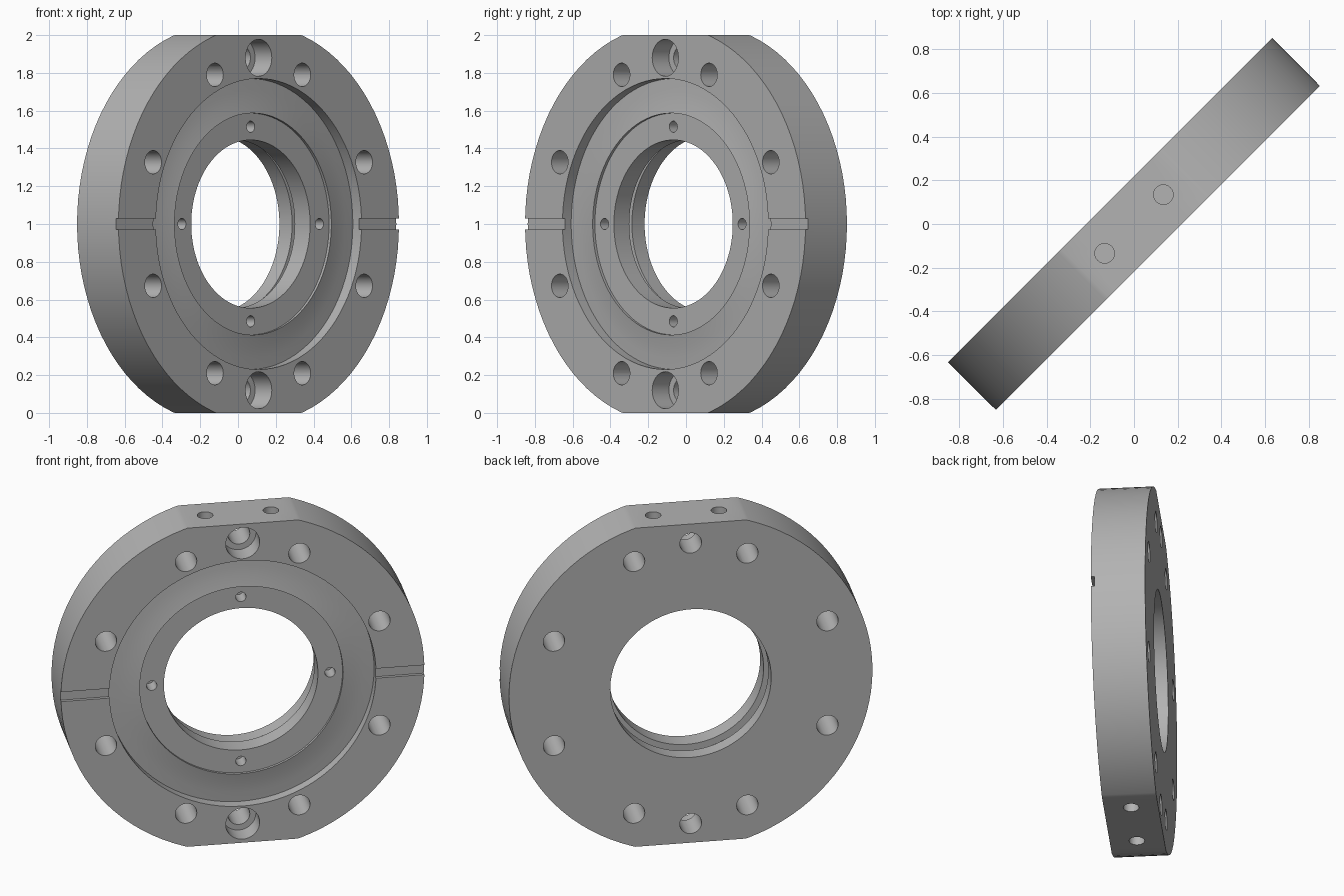
import bpy, bmesh, math
from mathutils import Matrix, Vector

if "Cube" in bpy.data.objects:
    bpy.data.objects.remove(bpy.data.objects["Cube"])

SEG = 96
H = 0.155  # half thickness; front face looks along local -y

steel = bpy.data.materials.new("steel grey")
steel.diffuse_color = (0.45, 0.45, 0.45, 1)
steel.use_nodes = True
steel.node_tree.nodes["Principled BSDF"].inputs["Base Color"].default_value = steel.diffuse_color


def finish(name, bm):
    bmesh.ops.recalc_face_normals(bm, faces=bm.faces)
    mesh = bpy.data.meshes.new(name)
    bm.to_mesh(mesh)
    bm.free()
    mesh.materials.append(steel)
    ob = bpy.data.objects.new(name, mesh)
    bpy.context.collection.objects.link(ob)
    return ob


def lathe(name, profile):
    """Closed profile of (radius, height to the front) turned about the y axis."""
    bm = bmesh.new()
    rings = []
    for i in range(SEG):
        a = 2 * math.pi * i / SEG
        rings.append([bm.verts.new((r * math.cos(a), -w, r * math.sin(a))) for r, w in profile])
    n = len(profile)
    for i in range(SEG):
        p, q = rings[i], rings[(i + 1) % SEG]
        for j in range(n):
            k = (j + 1) % n
            bm.faces.new((p[j], p[k], q[k], q[j]))
    return finish(name, bm)


def add_cyl(bm, start, end, radius, seg=32):
    start, end = Vector(start), Vector(end)
    d = end - start
    m = Matrix.Translation((start + end) / 2) @ d.to_track_quat('Z', 'Y').to_matrix().to_4x4()
    bmesh.ops.create_cone(bm, cap_ends=True, segments=seg, radius1=radius, radius2=radius,
                          depth=d.length, matrix=m)


def add_box(bm, centre, size):
    m = Matrix.Translation(centre) @ Matrix.Diagonal((*size, 1))
    bmesh.ops.create_cube(bm, size=1, matrix=m)


def cut(body, bm):
    cutter = finish("cutter", bm)
    cutter.hide_render = True
    mod = body.modifiers.new("cut", 'BOOLEAN')
    mod.operation, mod.solver, mod.object = 'DIFFERENCE', 'EXACT', cutter
    bpy.context.view_layer.objects.active = body
    bpy.ops.object.modifier_apply(modifier=mod.name)
    bpy.data.objects.remove(cutter)


# Turned flange: dished front recess, inner seat and stepped bore
flange = lathe("flange_ring", [
    (1.05, -H), (1.05, H), (0.77, H), (0.77, 0.09),
    (0.71, 0.094), (0.65, 0.10), (0.587, 0.112), (0.587, 0.095),
    (0.445, 0.095), (0.445, -0.02), (0.485, -0.02), (0.485, -0.06),
    (0.465, -0.06), (0.465, -H)])

# Flats at top and bottom, and the two radial face slots
bm = bmesh.new()
for s in (-1, 1):
    add_box(bm, (0, 0, s * 1.2), (3, 1, 0.4))
    add_box(bm, (s * 0.98, -H, 0), (0.46, 0.04, 0.06))
cut(flange, bm)

# Eight through holes on the bolt circle, and four blind seat holes
bm = bmesh.new()
for i in range(8):
    a = math.radians(22.5 + 45 * i)
    x, z = 0.855 * math.cos(a), 0.855 * math.sin(a)
    add_cyl(bm, (x, -0.4, z), (x, 0.4, z), 0.062)
for i in range(4):
    a = math.pi / 2 * i
    x, z = 0.515 * math.cos(a), 0.515 * math.sin(a)
    add_cyl(bm, (x, -0.2, z), (x, 0.0, z), 0.03, 24)
# Blind holes drilled into the flats
for s in (-1, 1):
    for x in (-0.19, 0.19):
        add_cyl(bm, (x, 0, s * 1.1), (x, 0, s * 0.8), 0.045, 24)
    add_cyl(bm, (0, -0.4, s * 0.88), (0, 0.4, s * 0.88), 0.063)
cut(flange, bm)

# Counterbores of the two large holes
bm = bmesh.new()
for s in (-1, 1):
    add_cyl(bm, (0, -0.4, s * 0.88), (0, -0.03, s * 0.88), 0.098, 40)
cut(flange, bm)

# Stand the flange on the ground, turned 45 degrees
flange.data.transform(Matrix.Translation((0, 0, 1)) @ Matrix.Rotation(math.radians(45), 4, 'Z'))
bpy.ops.object.select_all(action='DESELECT')
flange.select_set(True)
bpy.context.view_layer.objects.active = flange
bpy.ops.object.shade_smooth_by_angle(angle=math.radians(25))
